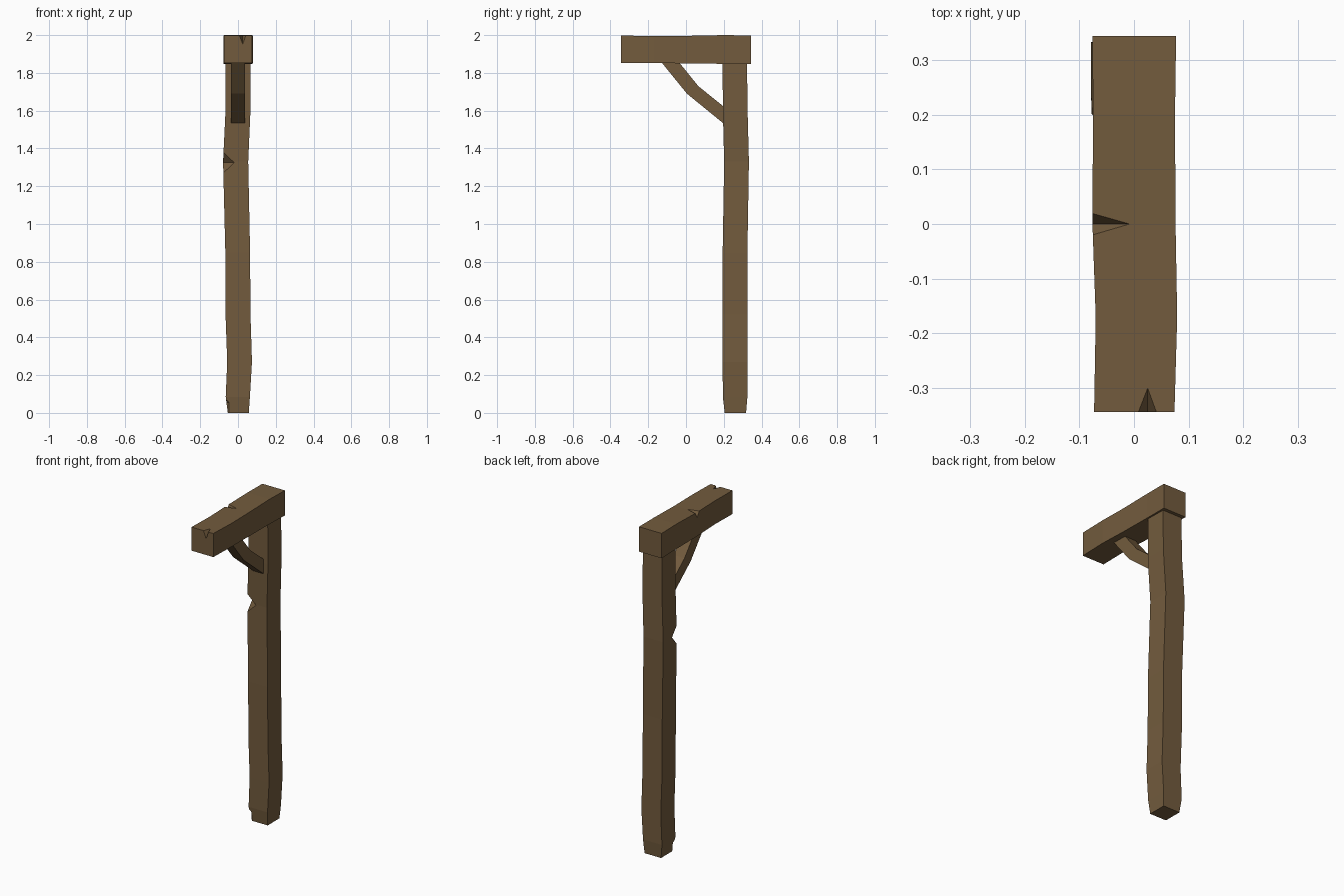
import bpy, bmesh
from mathutils import Vector

if "Cube" in bpy.data.objects:
    bpy.data.objects.remove(bpy.data.objects["Cube"])

wood = bpy.data.materials.new("wood")
wood.diffuse_color = (0.17, 0.105, 0.047, 1)
wood.use_nodes = True
wood.node_tree.nodes["Principled BSDF"].inputs["Base Color"].default_value = wood.diffuse_color


def finish(name, bm):
    bmesh.ops.recalc_face_normals(bm, faces=bm.faces)
    me = bpy.data.meshes.new(name)
    bm.to_mesh(me)
    bm.free()
    ob = bpy.data.objects.new(name, me)
    bpy.context.collection.objects.link(ob)
    me.materials.append(wood)
    return ob


def loft(name, rings):
    """Join a row of matching cross-sections and cap both ends."""
    bm = bmesh.new()
    rows = [[bm.verts.new(p) for p in ring] for ring in rings]
    n = len(rows[0])
    for a, b in zip(rows, rows[1:]):
        for i in range(n):
            j = (i + 1) % n
            bm.faces.new((a[i], a[j], b[j], b[i]))
    bm.faces.new(rows[0])
    bm.faces.new(rows[-1])
    return finish(name, bm)


def cut(target, points):
    """Carve the convex hull of the points out of the target."""
    bm = bmesh.new()
    for p in points:
        bm.verts.new(p)
    bmesh.ops.convex_hull(bm, input=bm.verts)
    cutter = finish(target.name + "_cutter", bm)
    cutter.hide_render = True
    mod = target.modifiers.new("notch", 'BOOLEAN')
    mod.object = cutter
    mod.solver = 'EXACT'
    bpy.context.view_layer.objects.active = target
    bpy.ops.object.modifier_apply(modifier=mod.name)
    bpy.data.objects.remove(cutter)


def notch(target, a, b, p, q):
    """V-notch over an edge: valley a-b, mouth p-q, widened past the surface."""
    mid = (Vector(a) + Vector(b)) / 2
    cut(target, [mid + (Vector(v) - mid) * 1.6 for v in (a, b, p, q)])


# Post: z, x min, x max, y min, y max
post_sections = [
    (0.0, -0.054, 0.057, 0.205, 0.318), (0.085, -0.065, 0.063, 0.195, 0.325),
    (0.27, -0.057, 0.074, 0.194, 0.325), (0.52, -0.066, 0.066, 0.194, 0.325),
    (0.85, -0.067, 0.064, 0.194, 0.325), (1.33, -0.079, 0.054, 0.202, 0.333),
    (1.60, -0.066, 0.066, 0.195, 0.326), (1.85, -0.065, 0.065, 0.194, 0.323)]
post = loft("post", [[(x0, y0, z), (x1, y0, z), (x1, y1, z), (x0, y1, z)]
                     for z, x0, x1, y0, y1 in post_sections])
notch(post, (-0.02, 0.202, 1.325), (-0.079, 0.25, 1.325),
      (-0.079, 0.202, 1.27), (-0.079, 0.202, 1.38))
# Chip at the foot of the post
cut(post, [(-0.03, 0.18, 0.055), (-0.08, 0.235, 0.055), (-0.025, 0.18, -0.02),
           (-0.075, 0.235, -0.02), (-0.1, 0.16, 0.13), (-0.12, 0.14, -0.02)])

# Beam: y, x min, x max, z min, z max
beam_sections = [
    (-0.344, -0.073, 0.074, 1.853, 1.997), (-0.17, -0.07, 0.079, 1.853, 1.996),
    (0.0, -0.076, 0.076, 1.85, 1.996), (0.2, -0.075, 0.075, 1.848, 2.0),
    (0.344, -0.076, 0.077, 1.846, 1.998)]
beam = loft("beam", [[(x0, y, z0), (x1, y, z0), (x1, y, z1), (x0, y, z1)]
                     for y, x0, x1, z0, z1 in beam_sections])
notch(beam, (-0.008, 0, 1.996), (-0.076, 0, 1.965),
      (-0.076, -0.02, 1.996), (-0.076, 0.019, 1.996))
notch(beam, (0.025, -0.3, 1.997), (0.025, -0.344, 1.952),
      (0.008, -0.344, 1.997), (0.041, -0.344, 1.997))

# Curved brace: upper y, upper z, lower y, lower z
brace_path = [(-0.04, 1.86, -0.133, 1.86), (0.065, 1.73, 0.005, 1.69),
              (0.205, 1.617, 0.205, 1.527)]
loft("brace", [[(-0.036, yu, zu), (0.036, yu, zu), (0.036, yl, zl), (-0.036, yl, zl)]
               for yu, zu, yl, zl in brace_path])
